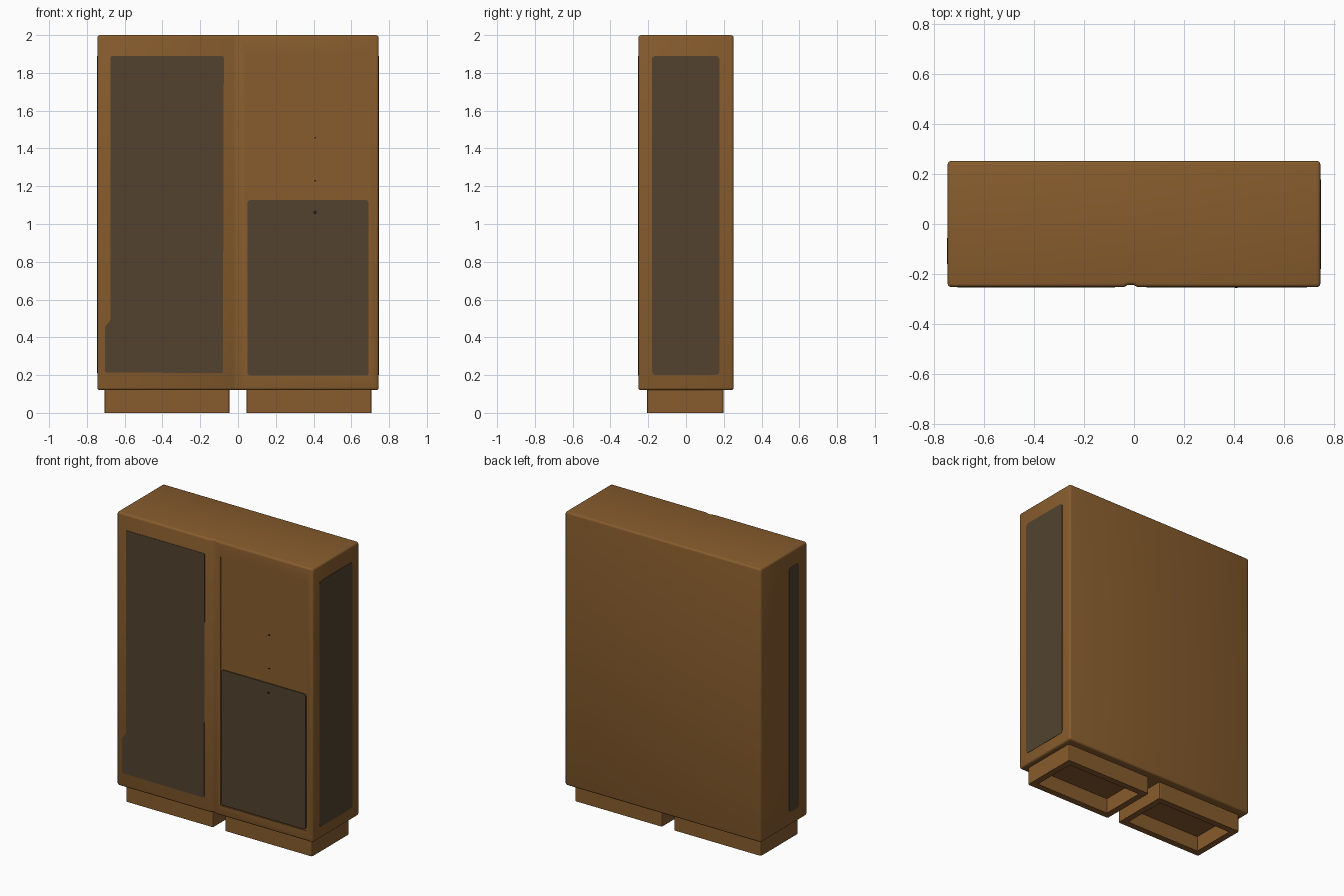
import bpy, bmesh
from mathutils import Vector

if "Cube" in bpy.data.objects:
    bpy.data.objects.remove(bpy.data.objects["Cube"])


def material(name, rgb):
    m = bpy.data.materials.new(name)
    m.diffuse_color = (*rgb, 1)
    m.use_nodes = True
    m.node_tree.nodes["Principled BSDF"].inputs["Base Color"].default_value = m.diffuse_color
    return m


WOOD = material("brown_wood", (0.242, 0.107, 0.026))
DARK = material("dark_panel", (0.084, 0.055, 0.028))
BLACK = material("black_metal", (0.015, 0.010, 0.007))


def finish(bm, name, mat):
    bmesh.ops.recalc_face_normals(bm, faces=bm.faces[:])
    me = bpy.data.meshes.new(name)
    bm.to_mesh(me)
    bm.free()
    me.materials.append(mat)
    ob = bpy.data.objects.new(name, me)
    bpy.context.collection.objects.link(ob)
    return ob


def prism(name, outline, push, mat, radius=0):
    """Extrude a planar 3D outline along push, optionally rounding its corners."""
    bm = bmesh.new()
    bm.faces.new([bm.verts.new(p) for p in outline])
    if radius:
        bmesh.ops.bevel(bm, geom=bm.verts[:], offset=radius, segments=3,
                        affect='VERTICES', profile=0.5)
    ext = bmesh.ops.extrude_face_region(bm, geom=bm.faces[:], use_keep_orig=True)
    bmesh.ops.translate(bm, vec=Vector(push),
                        verts=[g for g in ext["geom"] if isinstance(g, bmesh.types.BMVert)])
    return finish(bm, name, mat)


def rect(a0, a1, b0, b1):
    return [(a0, b0), (a1, b0), (a1, b1), (a0, b1)]


def apply_all(ob):
    bpy.ops.object.select_all(action='DESELECT')
    ob.select_set(True)
    bpy.context.view_layer.objects.active = ob
    for m in list(ob.modifiers):
        bpy.ops.object.modifier_apply(modifier=m.name)


# Cabinet body: plan outline with a shallow groove between the two doors
plan = [(-0.745, -0.252), (-0.04, -0.252), (-0.024, -0.243), (-0.002, -0.243),
        (0.014, -0.252), (0.745, -0.252), (0.745, 0.252), (-0.745, 0.252)]
body = prism("cabinet_body", [(x, y, 0.12) for x, y in plan], (0, 0, 1.88), WOOD)
bev = body.modifiers.new("rounded_edges", 'BEVEL')
bev.width, bev.segments = 0.014, 3
bev.limit_method, bev.angle_limit = 'ANGLE', 0.8

# Shallow recess of the right door
cutter = prism("recess_cutter", [(x, -0.3, z) for x, z in rect(0.042, 0.698, 0.19, 1.9)],
               (0, 0.054, 0), WOOD)
cutter.hide_render = True
cut = body.modifiers.new("door_recess", 'BOOLEAN')
cut.operation, cut.object, cut.solver = 'DIFFERENCE', cutter, 'EXACT'
apply_all(body)
bpy.data.objects.remove(cutter)
bpy.ops.object.shade_smooth_by_angle(angle=0.6)

# Left door panel, slightly wider at the bottom
left = [(-0.705, 0.215), (-0.08, 0.21), (-0.075, 1.89), (-0.675, 1.89),
        (-0.675, 0.49), (-0.705, 0.455)]
prism("left_door_panel", [(x, -0.2545, z) for x, z in left], (0, 0.005, 0), DARK, 0.01)

# Lower right door panel, sitting inside the recess
prism("right_door_panel", [(x, -0.253, z) for x, z in rect(0.05, 0.692, 0.197, 1.127)],
      (0, 0.0085, 0), DARK, 0.015)

# Side panels: wide on the right side, a narrow strip on the left side
prism("right_side_panel", [(0.747, y, z) for y, z in rect(-0.18, 0.177, 0.2, 1.89)],
      (-0.005, 0, 0), DARK, 0.02)
prism("left_side_panel", [(-0.747, y, z) for y, z in rect(-0.16, -0.055, 0.21, 1.89)],
      (0.005, 0, 0), DARK, 0.02)

# Thin handle and small knob on the right door
prism("door_handle", [(x, -0.249, z) for x, z in rect(0.405, 0.413, 1.225, 1.46)],
      (0, 0.004, 0), WOOD)
for z in (1.228, 1.457):
    prism("handle_end", [(x, -0.25, zz) for x, zz in rect(0.404, 0.414, z - 0.004, z + 0.004)],
          (0, 0.005, 0), BLACK)
bpy.ops.mesh.primitive_uv_sphere_add(segments=16, ring_count=8, radius=0.011,
                                     location=(0.408, -0.25, 1.063))
knob = bpy.context.object
knob.name = "door_knob"
knob.scale.y = 0.5
knob.data.materials.append(BLACK)
bpy.ops.object.shade_smooth_by_angle(angle=0.6)

# Two plinths, hollow from below
for side, x0, x1 in (("left", -0.708, -0.045), ("right", 0.045, 0.708)):
    bm = bmesh.new()
    bmesh.ops.create_cube(bm, size=1)
    for v in bm.verts:
        v.co = Vector(((x0 + x1) / 2 + v.co.x * (x1 - x0), -0.005 + v.co.y * 0.405,
                       0.0625 + v.co.z * 0.125))
    bmesh.ops.bevel(bm, geom=[e for e in bm.edges
                              if abs(e.verts[0].co.z - e.verts[1].co.z) > 0.1],
                    offset=0.01, segments=2, affect='EDGES', profile=0.5)
    bottom = min(bm.faces, key=lambda f: f.calc_center_median().z)
    bmesh.ops.inset_region(bm, faces=[bottom], thickness=0.045)
    ext = bmesh.ops.extrude_discrete_faces(bm, faces=[bottom])
    bmesh.ops.translate(bm, vec=(0, 0, 0.105), verts=ext["faces"][0].verts[:])
    finish(bm, side + "_plinth", WOOD)
